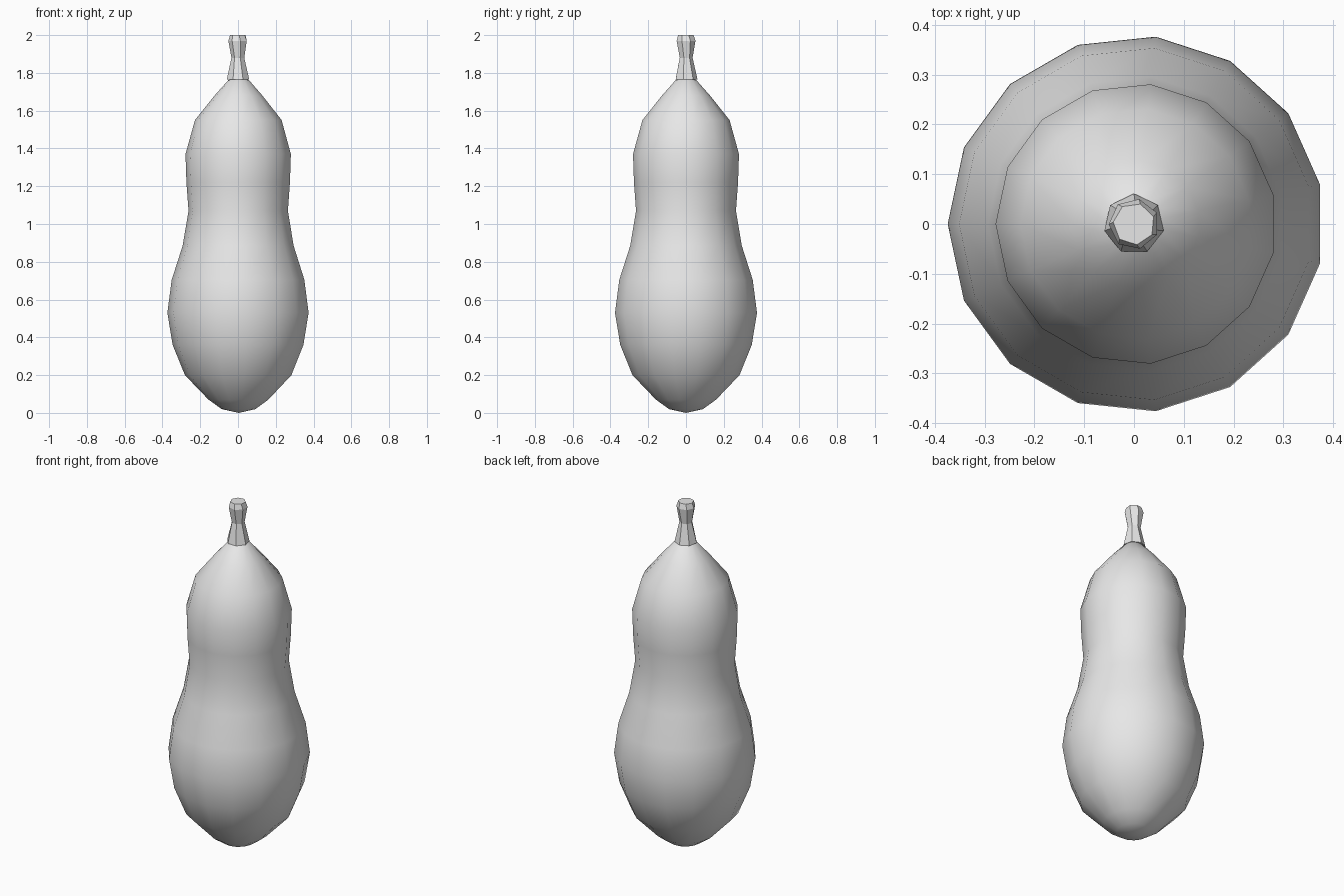
import bpy, bmesh, math

old = bpy.data.objects.get("Cube")
if old:
    bpy.data.objects.remove(old, do_unlink=True)

# Single flat colour
grey = bpy.data.materials.new("plain grey")
grey.use_nodes = True
grey.diffuse_color = (0.8, 0.8, 0.8, 1)
grey.node_tree.nodes["Principled BSDF"].inputs["Base Color"].default_value = (0.8, 0.8, 0.8, 1)


def lathe(name, profile, sides, start, twist=0.0, centre=(0, 0), smooth=True):
    """Closed turned solid; profile is (radius, z) from bottom to top, radius 0 is a pole."""
    bm = bmesh.new()
    rings = []
    for i, (r, z) in enumerate(profile):
        if r == 0:
            rings.append([bm.verts.new((centre[0], centre[1], z))])
            continue
        a0 = math.radians(start + twist * i)
        angles = [a0 + 2 * math.pi * k / sides for k in range(sides)]
        rings.append([bm.verts.new((centre[0] + r * math.cos(a),
                                    centre[1] + r * math.sin(a), z)) for a in angles])
    for lo, hi in zip(rings, rings[1:]):
        for k in range(sides):
            n = (k + 1) % sides
            if len(lo) == 1:
                bm.faces.new((lo[0], hi[n], hi[k]))
            elif len(hi) == 1:
                bm.faces.new((lo[k], lo[n], hi[0]))
            else:
                bm.faces.new((lo[k], lo[n], hi[n], hi[k]))
    # Flat end caps
    if len(rings[0]) > 1:
        bm.faces.new(rings[0][::-1])
    if len(rings[-1]) > 1:
        bm.faces.new(rings[-1])
    bmesh.ops.recalc_face_normals(bm, faces=bm.faces)
    for f in bm.faces:
        f.smooth = smooth
    mesh = bpy.data.meshes.new(name)
    bm.to_mesh(mesh)
    bm.free()
    mesh.materials.append(grey)
    obj = bpy.data.objects.new(name, mesh)
    bpy.context.collection.objects.link(obj)
    return obj


# Gourd body: round belly, slight waist, tapered shoulder
lathe("gourd_body", [
    (0, 0.0), (0.09, 0.02), (0.16, 0.07), (0.285, 0.20), (0.35, 0.36),
    (0.378, 0.53), (0.355, 0.705), (0.297, 0.885), (0.266, 1.07),
    (0.277, 1.22), (0.282, 1.37), (0.232, 1.55), (0.128, 1.68),
    (0.055, 1.762), (0, 1.78)], sides=15, start=180, centre=(0.004, 0))

# Faceted stem: flared foot, narrow neck, bevelled tip
lathe("stem", [
    (0.061, 1.765), (0.035, 1.88), (0.051, 1.97), (0.042, 2.0)],
    sides=7, start=193, twist=-6, smooth=False)
